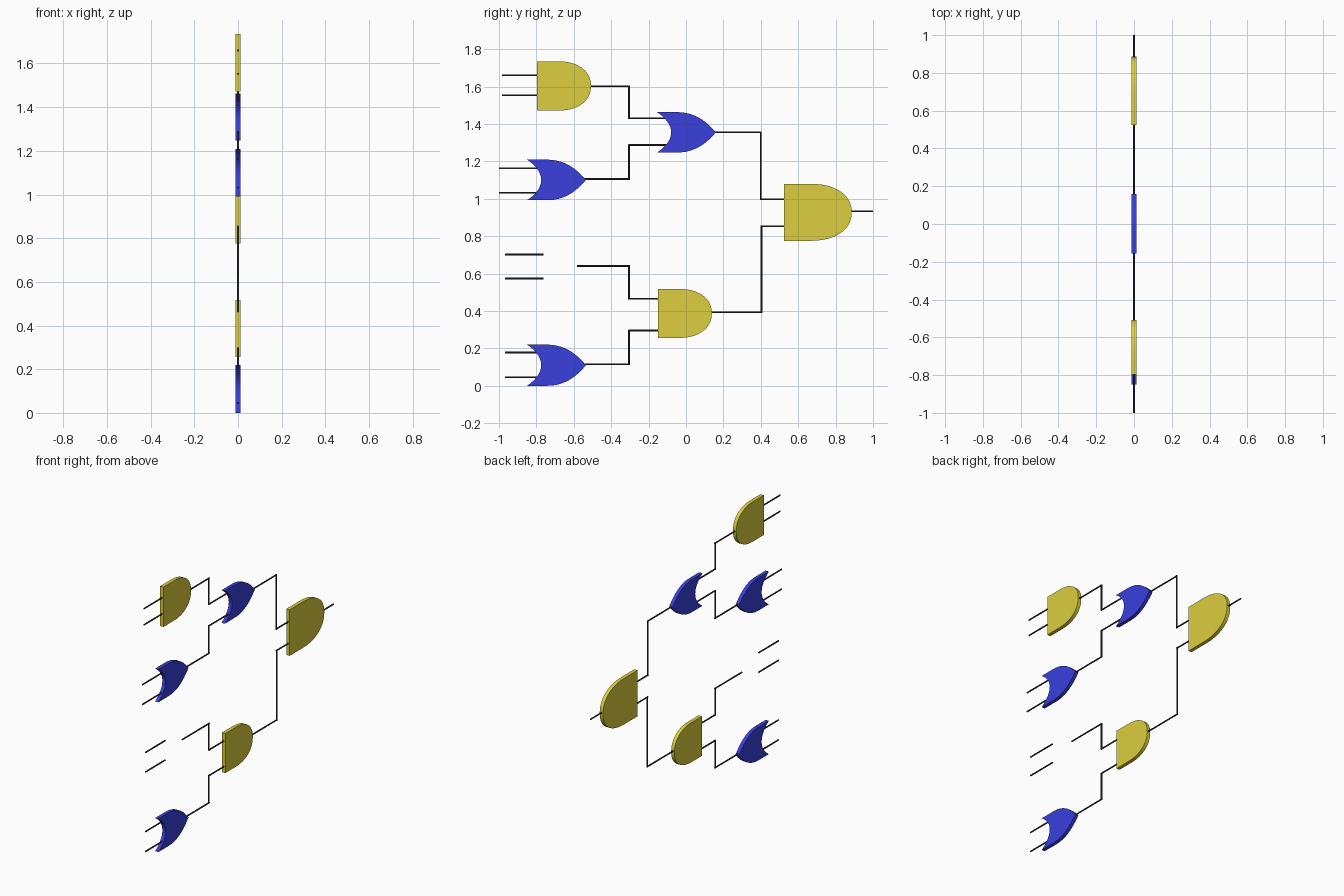
import bpy, bmesh, math
from mathutils import Vector
from mathutils.geometry import interpolate_bezier

if "Cube" in bpy.data.objects:
    bpy.data.objects.remove(bpy.data.objects["Cube"])

HALF_T = 0.012   # half thickness of the gate plates
WIRE_R = 0.0048


def material(name, rgb):
    m = bpy.data.materials.new(name)
    m.diffuse_color = (*rgb, 1)
    m.use_nodes = True
    m.node_tree.nodes["Principled BSDF"].inputs["Base Color"].default_value = m.diffuse_color
    return m


GOLD = material("gold", (0.72, 0.62, 0.05))
BLUE = material("blue", (0.04, 0.05, 0.72))
DARK = material("dark", (0.03, 0.03, 0.035))


def finish(bm, name, mat):
    bmesh.ops.recalc_face_normals(bm, faces=bm.faces)
    me = bpy.data.meshes.new(name)
    bm.to_mesh(me)
    bm.free()
    ob = bpy.data.objects.new(name, me)
    bpy.context.collection.objects.link(ob)
    me.materials.append(mat)
    bpy.ops.object.select_all(action='DESELECT')
    ob.select_set(True)
    bpy.context.view_layer.objects.active = ob
    bpy.ops.object.shade_smooth_by_angle(angle=math.radians(35))


def bezier(*pts, n=13):
    return [(p.x, p.y) for p in interpolate_bezier(*[Vector(p) for p in pts], n)]


def and_profile():
    # flat back, full rounded nose
    s = 0.38
    nose = []
    for i in range(25):
        a = math.pi / 2 * (1 - i / 12)
        c, d = max(math.cos(a), 0), math.sin(a)
        nose.append((s + (1 - s) * c ** 0.9, math.copysign(abs(d) ** 0.9, d)))
    return [(0, 1)] + nose + [(0, -1)]


def or_profile():
    # concave back, pointed nose
    front = bezier((0.34, 1), (0.62, 1), (0.82, 0.62), (1, 0))
    back = bezier((0.24, 0), (0.24, 0.4), (0.13, 0.75), (0, 1))
    upper = back + front
    lower = [(u, -v) for u, v in reversed(upper[1:-1])]
    return upper + lower


def gate(name, profile, mat, y0, y1, z0, z1):
    bm = bmesh.new()
    zc, h = (z0 + z1) / 2, (z1 - z0) / 2
    face = bm.faces.new([bm.verts.new((-HALF_T, y0 + u * (y1 - y0), zc + v * h))
                         for u, v in profile])
    ext = bmesh.ops.extrude_face_region(bm, geom=[face])
    verts = [g for g in ext["geom"] if isinstance(g, bmesh.types.BMVert)]
    bmesh.ops.translate(bm, verts=verts, vec=(2 * HALF_T, 0, 0))
    finish(bm, name, mat)


def wire(name, *path):
    # round rod for each straight run, overlapping at the corners
    bm = bmesh.new()
    pts = [Vector((0, y, z)) for y, z in path]
    for i, (a, b) in enumerate(zip(pts, pts[1:])):
        d = (b - a).normalized()
        a = a - d * WIRE_R * 0.8 if i else a
        b = b + d * WIRE_R * 0.8 if i < len(pts) - 2 else b
        new = bmesh.ops.create_cone(bm, cap_ends=True, segments=12, radius1=WIRE_R,
                                    radius2=WIRE_R, depth=(b - a).length)["verts"]
        rot = d.to_track_quat('Z', 'X').to_matrix()
        bmesh.ops.rotate(bm, verts=new, matrix=rot)
        bmesh.ops.translate(bm, verts=new, vec=(a + b) / 2)
    finish(bm, name, DARK)


# Gates
AND, OR = and_profile(), or_profile()
gate("and_gate_top", AND, GOLD, -0.797, -0.508, 1.471, 1.735)
gate("and_gate_lower", AND, GOLD, -0.150, 0.138, 0.256, 0.518)
gate("and_gate_output", AND, GOLD, 0.524, 0.886, 0.775, 1.080)
gate("or_gate_upper", OR, BLUE, -0.850, -0.535, 0.992, 1.209)
gate("or_gate_middle", OR, BLUE, -0.155, 0.160, 1.247, 1.463)
gate("or_gate_bottom", OR, BLUE, -0.850, -0.535, 0.0, 0.220)

# Paired input wires: start y, end y, two heights
inputs = [(-0.984, -0.79, 1.660, 1.553), (-1.0, -0.79, 1.163, 1.032),
          (-0.968, -0.762, 0.702, 0.573), (-0.968, -0.79, 0.178, 0.046)]
for i, (ya, yb, za, zb) in enumerate(inputs):
    wire(f"input_wire_{i}_upper", (ya, za), (yb, za))
    wire(f"input_wire_{i}_lower", (ya, zb), (yb, zb))

# Stepped connecting wires: start y, start z, corner y, end z, end y
links = [(-0.515, 1.602, -0.304, 1.430, -0.10), (-0.545, 1.105, -0.304, 1.287, -0.10),
         (-0.583, 0.640, -0.304, 0.465, -0.145), (-0.545, 0.115, -0.304, 0.295, -0.145),
         (0.150, 1.355, 0.400, 0.997, 0.53), (0.130, 0.393, 0.404, 0.853, 0.53)]
for i, (ya, za, yc, zb, yb) in enumerate(links):
    wire(f"link_wire_{i}", (ya, za), (yc, za), (yc, zb), (yb, zb))

# Final output wire
wire("output_wire", (0.88, 0.933), (1.0, 0.933))
